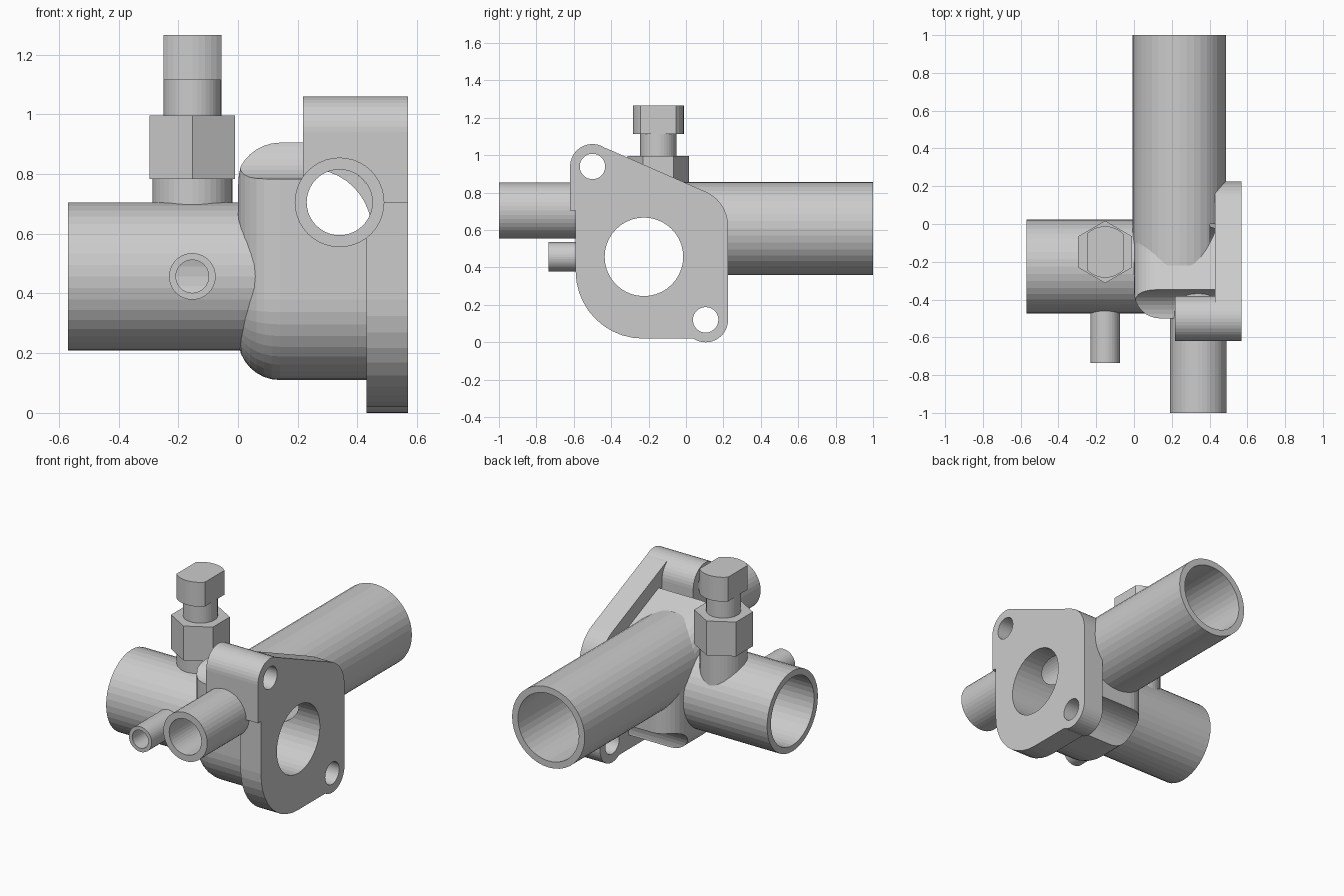
import bpy, bmesh
from math import sin, cos, pi, radians

if "Cube" in bpy.data.objects:
    bpy.data.objects.remove(bpy.data.objects["Cube"])

SEG = 40


def loft(name, rings):
    """Closed solid through rings of 3D points."""
    bm = bmesh.new()
    vs = [[bm.verts.new(p) for p in r] for r in rings]
    n = len(vs[0])
    for a, b in zip(vs, vs[1:]):
        for i in range(n):
            j = (i + 1) % n
            bm.faces.new((a[i], a[j], b[j], b[i]))
    bm.faces.new(vs[0])
    bm.faces.new(vs[-1])
    bmesh.ops.recalc_face_normals(bm, faces=bm.faces[:])
    me = bpy.data.meshes.new(name)
    bm.to_mesh(me)
    bm.free()
    ob = bpy.data.objects.new(name, me)
    bpy.context.collection.objects.link(ob)
    return ob


def prism(name, axis, pts, lo, hi):
    """Extrude a 2D outline along an axis."""
    place = {'x': lambda t, p: (t, p[0], p[1]),
             'y': lambda t, p: (p[0], t, p[1]),
             'z': lambda t, p: (p[0], p[1], t)}[axis]
    return loft(name, [[place(t, p) for p in pts] for t in (lo, hi)])


def arc(c, r, a0, a1, n):
    return [(c[0] + r * cos(radians(a0 + (a1 - a0) * i / n)),
             c[1] + r * sin(radians(a0 + (a1 - a0) * i / n))) for i in range(n + 1)]


def cyl(name, axis, c, r, lo, hi, n=SEG):
    return prism(name, axis, arc(c, r, 90, 450, n)[:-1], lo, hi)


def combine(target, tool, op):
    m = target.modifiers.new(op, 'BOOLEAN')
    m.operation = op
    m.solver = 'EXACT'
    m.object = tool
    bpy.context.view_layer.objects.active = target
    bpy.ops.object.modifier_apply(modifier=m.name)
    bpy.data.objects.remove(tool, do_unlink=True)


# Flange outline: (outward normal angle, line offset), corner radii between lines
LINES = [(180, 0.59), (270, -0.02), (360, 0.225), (426.4, 0.78), (540, 0.59)]
RADII = [0.36, 0.10, 0.20, 0.12]


def outline(d):
    """Rounded flange outline, inset by d."""
    pts = []
    for (a, ca), (b, cb), r in zip(LINES, LINES[1:], RADII):
        rr = max(r - d, 0.01)
        ra, rb = radians(a), radians(b)
        ka, kb = ca - d - rr, cb - d - rr
        det = sin(rb - ra)
        c = ((ka * sin(rb) - kb * sin(ra)) / det, (kb * cos(ra) - ka * cos(rb)) / det)
        pts += arc(c, rr, a, b, 10)
    return pts


TOP_BOLT, LOW_BOLT = (-0.50, 0.94), (0.105, 0.12)
MAIN, BIG, SMALL, PORT = (-0.225, 0.457), (0.24, 0.609), (0.34, 0.705), (-0.153, -0.148)

# Main body: inset outline with a rounded back edge
sections = []
for i in range(9):
    a = pi / 2 * i / 8
    sections.append((0.14 * (1 - cos(a)), 0.09 + 0.14 * (1 - sin(a))))
sections.append((0.48, 0.09))
housing = loft("valve_housing", [[(x, y, z) for y, z in outline(d)] for x, d in sections])

# Clearance scallops beside both bolts
for c in (TOP_BOLT, LOW_BOLT):
    combine(housing, cyl("scallop", 'x', c, 0.157, -0.1, 0.6), 'DIFFERENCE')

# Flange, bolt bosses, pipes and port neck
boss = arc(TOP_BOLT, 0.12, 0, 180, 20) + [(-0.62, 0.705), (-0.38, 0.705)]
for part in (
        prism("flange", 'x', outline(0), 0.43, 0.57),
        prism("long_boss", 'x', boss, 0.217, 0.57),
        cyl("low_lug", 'x', LOW_BOLT, 0.12, 0.43, 0.57),
        cyl("side_pipe", 'x', MAIN, 0.248, -0.57, 0.2),
        cyl("rear_pipe", 'y', BIG, 0.248, -0.22, 1.0),
        cyl("front_pipe", 'y', SMALL, 0.15, -1.0, -0.33),
        cyl("bleed_tube", 'y', (-0.153, 0.457), 0.078, -0.735, -0.35),
        cyl("port_neck", 'z', PORT, 0.134, 0.5, 0.785)):
    combine(housing, part, 'UNION')

# Bores and bolt holes
for cut in (
        cyl("main_bore", 'x', MAIN, 0.21, -0.7, 0.7),
        cyl("rear_bore", 'y', BIG, 0.208, -0.2, 1.1),
        cyl("front_bore", 'y', SMALL, 0.11, -1.1, 0.0),
        cyl("bleed_bore", 'y', (-0.153, 0.457), 0.055, -0.8, -0.3),
        cyl("top_bolt_hole", 'x', TOP_BOLT, 0.068, -0.1, 0.7),
        cyl("low_bolt_hole", 'x', LOW_BOLT, 0.068, -0.1, 0.7)):
    combine(housing, cut, 'DIFFERENCE')

# Plug fitted on the port: hexagon, stem and flat-sided cap
cyl("plug_hex", 'z', PORT, 0.165, 0.783, 0.995, 6)
cyl("plug_stem", 'z', PORT, 0.097, 0.99, 1.118)
cap = arc(PORT, 0.136, 44.5, 135.5, 10) + arc(PORT, 0.136, 224.5, 315.5, 10)
prism("plug_cap", 'z', cap, 1.115, 1.265)
